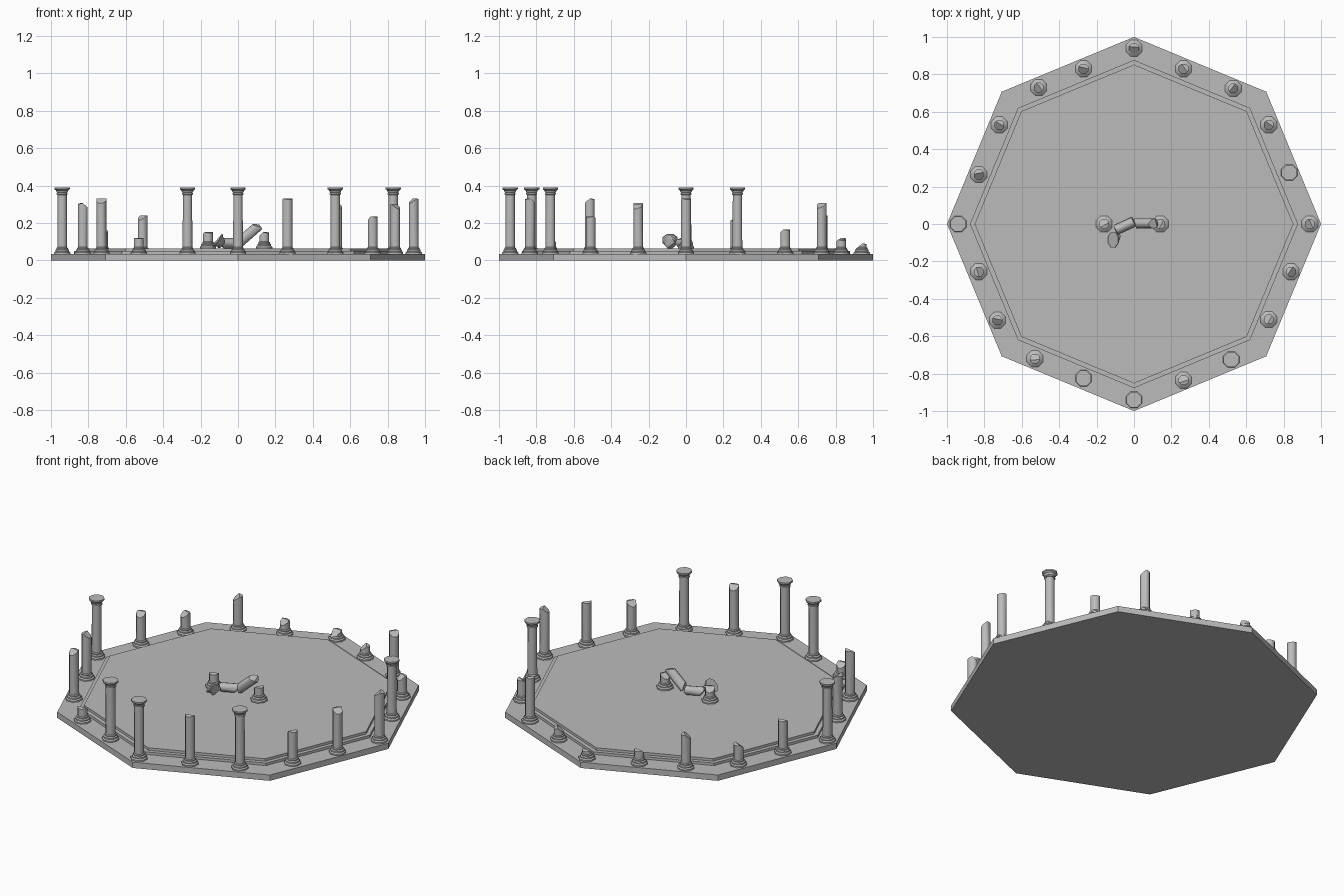
import bpy, bmesh, math, random
from mathutils import Vector, Matrix

random.seed(4)
if "Cube" in bpy.data.objects:
    bpy.data.objects.remove(bpy.data.objects["Cube"], do_unlink=True)

stone = bpy.data.materials.new("grey stone")
stone.use_nodes = True
stone.diffuse_color = (0.5, 0.5, 0.5, 1)
stone.node_tree.nodes["Principled BSDF"].inputs["Base Color"].default_value = (0.5, 0.5, 0.5, 1)

SIDES = 8
BASE = [(0.047, 0), (0.047, 0.008), (0.040, 0.014), (0.040, 0.021), (0.033, 0.026), (0.033, 0.032), (0.028, 0.036)]
CAPITAL = [(0.027, 0), (0.032, 0.002), (0.032, 0.009), (0.028, 0.012), (0.035, 0.020),
           (0.035, 0.023), (0.044, 0.030), (0.044, 0.039)]


def lathe(bm, profile, turn=0.0):
    """Spin a radius/height profile into a closed solid."""
    rings = [[bm.verts.new((r * math.cos(turn + math.tau * i / SIDES),
                            r * math.sin(turn + math.tau * i / SIDES), z))
              for i in range(SIDES)] for r, z in profile]
    for low, high in zip(rings, rings[1:]):
        for i in range(SIDES):
            j = (i + 1) % SIDES
            bm.faces.new((low[i], low[j], high[j], high[i]))
    bm.faces.new(rings[0][::-1])
    bm.faces.new(rings[-1])


def snap_off(bm, z, up=1):
    """Break the shaft with a main slanted cut and a smaller chipped side."""
    angle = random.uniform(0, math.tau)
    out = Vector((math.cos(angle), math.sin(angle), 0))
    for side, slope in ((1, 0.25), (-1, 0.8)):
        normal = (out * side * slope + Vector((0, 0, up))).normalized()
        point = out * (-0.012 * side) + Vector((0, 0, z))
        cut = bmesh.ops.bisect_plane(bm, geom=bm.verts[:] + bm.edges[:] + bm.faces[:],
                                     plane_co=point, plane_no=normal, clear_outer=True)
        edges = [e for e in cut["geom_cut"] if isinstance(e, bmesh.types.BMEdge)]
        bmesh.ops.holes_fill(bm, edges=edges, sides=0)


def finish(bm, name, matrix=Matrix(), smooth=True):
    bmesh.ops.recalc_face_normals(bm, faces=bm.faces[:])
    mesh = bpy.data.meshes.new(name)
    bm.to_mesh(mesh)
    bm.free()
    mesh.materials.append(stone)
    obj = bpy.data.objects.new(name, mesh)
    bpy.context.collection.objects.link(obj)
    obj.matrix_world = matrix
    if smooth:
        bpy.ops.object.select_all(action="DESELECT")
        obj.select_set(True)
        bpy.context.view_layer.objects.active = obj
        bpy.ops.object.shade_smooth_by_angle(angle=math.radians(46))
    return obj


def column(name, x, y, floor, top):
    """Whole column when top is None, otherwise a broken stump."""
    turn = math.pi / SIDES
    bm = bmesh.new()
    if top is None:
        shaft_top = 0.316
        lathe(bm, BASE + [(0.027, shaft_top)] + [(r, z + shaft_top) for r, z in CAPITAL[1:]], turn)
    else:
        lathe(bm, BASE + [(0.028, top - floor + 0.03)], turn)
        snap_off(bm, top - floor - 0.004)
    finish(bm, name, Matrix.Translation((x, y, floor)))


def along(start, end):
    """Transform placing local z on the line from start to end."""
    start, end = Vector(start), Vector(end)
    return Matrix.Translation(start) @ (end - start).to_track_quat("Z", "Y").to_matrix().to_4x4()


# Octagonal stepped floor
bm = bmesh.new()
lathe(bm, [(1, 0), (1, 0.035), (0.877, 0.035), (0.877, 0.05), (0.852, 0.05), (0.852, 0.065)])
finish(bm, "octagonal_floor", smooth=False)

# Ring of columns: x, y, top height
ring = [(0, 0.94, 0.10), (0.265, 0.83, 0.12), (0.53, 0.725, 0.315), (0.72, 0.53, 0.175),
        (0.83, 0.275, None), (0.94, 0, 0.34), (0.84, -0.255, 0.31), (0.72, -0.51, 0.245),
        (0.52, -0.725, None), (0.265, -0.835, 0.34), (0, -0.94, None), (-0.27, -0.825, None),
        (-0.53, -0.72, 0.13), (-0.73, -0.515, 0.34), (-0.83, -0.255, 0.315), (-0.94, 0, None),
        (-0.83, 0.265, 0.245), (-0.72, 0.53, 0.17), (-0.51, 0.73, 0.25), (-0.27, 0.83, 0.13)]
for x, y, top in ring:
    column("whole_column" if top is None else "broken_column", x, y, 0.035, top)

# Two stumps in the middle
column("left_stump", 0.14, 0, 0.065, 0.16)
column("right_stump", -0.16, 0, 0.065, 0.16)

# Fallen shaft pieces
for name, start, end in (("leaning_shaft", (0.0, 0.003, 0.09), (0.118, 0.003, 0.193)),
                         ("lying_shaft", (-0.105, -0.035, 0.092), (0.005, 0.015, 0.092))):
    length = (Vector(end) - Vector(start)).length
    bm = bmesh.new()
    lathe(bm, [(0.027, -0.03), (0.027, length + 0.03)])
    snap_off(bm, length)
    snap_off(bm, 0, -1)
    finish(bm, name, along(start, end))

# Fallen capital with a short end of shaft
bm = bmesh.new()
lathe(bm, [(0.027, -0.025)] + CAPITAL, math.pi / SIDES)
snap_off(bm, -0.008, -1)
finish(bm, "fallen_capital", along((-0.083, -0.085, 0.086), (-0.113, -0.085, 0.112)))
